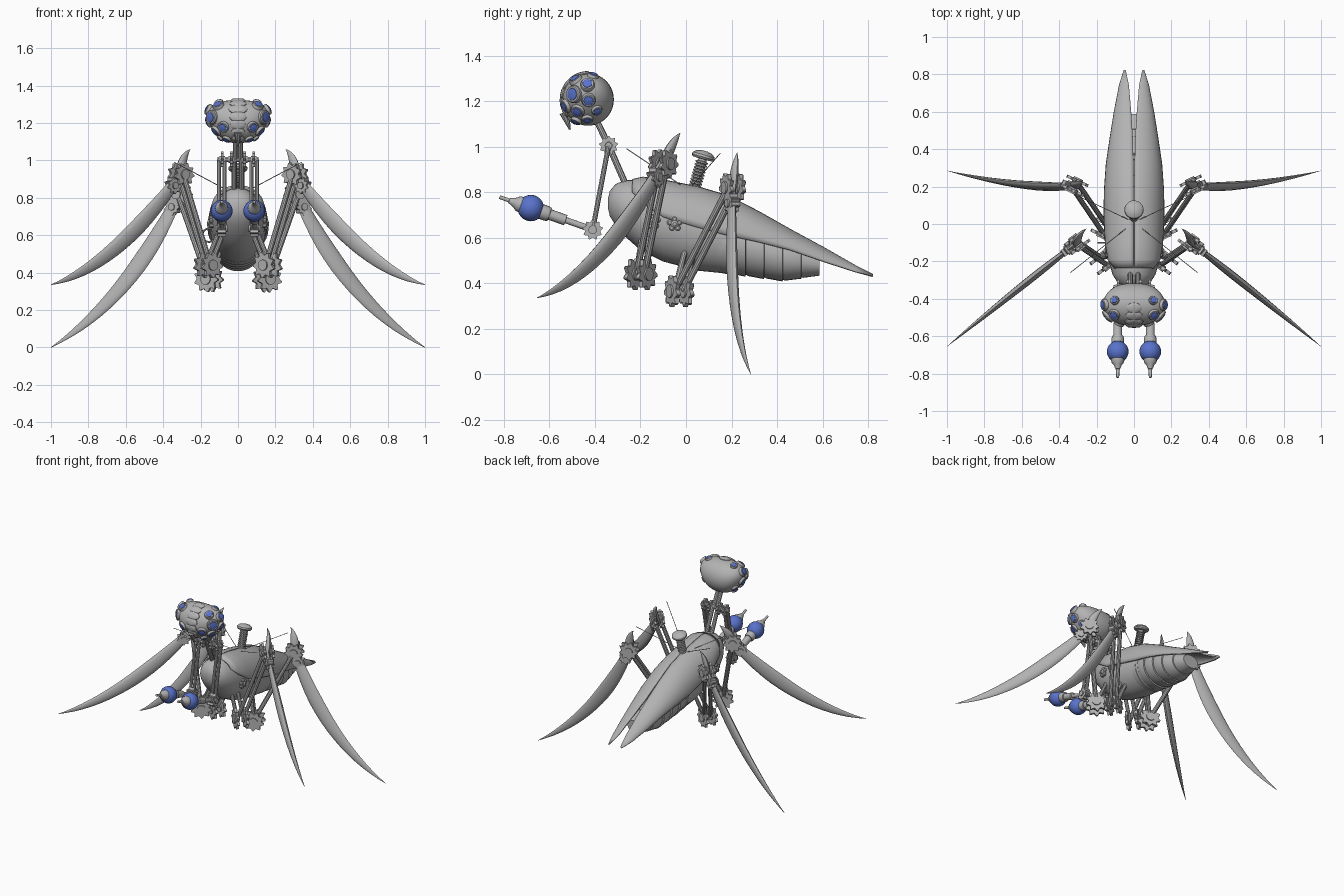
import bpy, bmesh, math
from mathutils import Vector as V

cube = bpy.data.objects.get("Cube")
if cube:
    bpy.data.objects.remove(cube)


def material(name, rgb):
    m = bpy.data.materials.new(name)
    m.use_nodes = True
    m.diffuse_color = (*rgb, 1)
    m.node_tree.nodes["Principled BSDF"].inputs["Base Color"].default_value = (*rgb, 1)
    return m


GREY = material("steel grey", (0.45, 0.45, 0.45))
BLUE = material("glass blue", (0.1, 0.17, 0.6))
made = []


def finish(name, bm, mat):
    bmesh.ops.recalc_face_normals(bm, faces=bm.faces)
    me = bpy.data.meshes.new(name)
    bm.to_mesh(me)
    bm.free()
    me.materials.append(mat)
    ob = bpy.data.objects.new(name, me)
    bpy.context.collection.objects.link(ob)
    made.append(ob)
    return ob


def loft(name, rings, mat=GREY, closed=True):
    bm = bmesh.new()
    vs = [[bm.verts.new(p) for p in r] for r in rings]
    n = len(vs[0])
    for a, b in zip(vs, vs[1:]):
        for i in range(n if closed else n - 1):
            j = (i + 1) % n
            bm.faces.new((a[i], a[j], b[j], b[i]))
    if closed:
        bm.faces.new(vs[0])
        bm.faces.new(vs[-1])
    return finish(name, bm, mat)


def ellipse(c, u, v, n):
    return [c + u * math.cos(k * math.tau / n) + v * math.sin(k * math.tau / n) for k in range(n)]


def lathe(name, origin, axis, profile, mat=GREY, n=14):
    axis = V(axis).normalized()
    u = axis.orthogonal().normalized()
    v = axis.cross(u)
    return loft(name, [ellipse(V(origin) + axis * h, u * r, v * r, n) for h, r in profile], mat)


def rod(name, a, b, r, r2=None, n=10):
    a, b = V(a), V(b)
    return lathe(name, a, b - a, [(0, r), ((b - a).length, r2 or r)], n=n)


def ball(name, c, r, mat):
    prof = [(-r * math.cos(k * math.pi / 14), max(0.001, r * math.sin(k * math.pi / 14))) for k in range(15)]
    return lathe(name, c, (0, 1, 0), prof, mat, 24)


def gear(name, c, axis, r, thick, teeth=9):
    axis = V(axis).normalized()
    u = axis.orthogonal().normalized()
    v = axis.cross(u)
    rings = []
    for h in (-thick / 2, thick / 2):
        ring = []
        for k in range(teeth * 4):
            a = (k + (0.25 if k % 4 in (0, 2) else -0.25)) * math.tau / (teeth * 4)
            rad = r if k % 4 < 2 else r * 0.76
            ring.append(V(c) + axis * h + (u * math.cos(a) + v * math.sin(a)) * rad)
        rings.append(ring)
    loft(name, rings)
    t = thick / 2 + 0.008
    lathe(name + "_hub", c, axis, [(-t, r * 0.42), (t, r * 0.42)])


def section_loft(name, stations, n=28):
    # stations: y, centre height, half width, half height
    return loft(name, [ellipse(V((0, y, z)), V((rx, 0, 0)), V((0, 0, rz)), n) for y, z, rx, rz in stations])


def mix(table, y):
    for a, b in zip(table, table[1:]):
        if y <= b[0]:
            t = (y - a[0]) / (b[0] - a[0])
            return [p + (q - p) * t for p, q in zip(a, b)]
    return table[-1]


# Thorax
section_loft("thorax", [(-.343, .75, .02, .02), (-.335, .75, .055, .055), (-.31, .745, .09, .09),
                        (-.27, .73, .115, .123), (-.2, .7, .135, .155), (-.1, .67, .145, .175),
                        (.05, .63, .148, .175), (.2, .59, .14, .15)])

# Segmented abdomen
body = [(.1, .605, .14, .15), (.28, .56, .135, .13), (.43, .515, .115, .105), (.59, .48, .06, .045)]
stations = []
for k in range(6):
    y0 = .1 + k * .0815
    for y, f in ((y0, .96), (y0 + .01, 1), (y0 + .08, 1.03)):
        _, z, rx, rz = mix(body, y)
        stations.append((y, z, rx * f, rz * f))
section_loft("abdomen", stations)

# Wing covers: y, inner x, outer x, top height, edge height
wing = [(-.235, .003, .1, .852, .8), (-.19, .003, .135, .862, .75), (-.1, .003, .15, .85, .69),
        (.05, .003, .157, .82, .645), (.18, .003, .155, .782, .61), (.32, .003, .145, .71, .58),
        (.456, .006, .125, .633, .545), (.6, .015, .102, .555, .495), (.74, .027, .075, .475, .45),
        (.82, .044, .05, .435, .428)]
for s, side in ((1, "left"), (-1, "right")):
    rings = []
    for y, xi, xo, zt, ze in wing:
        arc = [k * math.pi / 20 for k in range(11)]
        rings.append([V((s * (xi + (xo - xi) * math.sin(a)), y, ze + (zt - ze) * math.cos(a))) for a in arc])
    ob = loft(side + "_wing_cover", rings, closed=False)
    sol = ob.modifiers.new("shell", "SOLIDIFY")
    sol.thickness, sol.offset = .012, 0


# Head, broad above and narrow below
HEAD = V((0, -.43, 1.207))


def head_point(d):
    x = math.copysign(abs(d.x) ** .75, d.x) * .185 * (.85 + .25 * d.z)
    return HEAD + V((x, d.y * .113, d.z * .115))


bm = bmesh.new()
bmesh.ops.create_uvsphere(bm, u_segments=32, v_segments=20, radius=1)
for vert in bm.verts:
    vert.co = head_point(vert.co.normalized())
finish("head", bm, GREY)


def lens(side, d, r):
    u = d.orthogonal().normalized()
    w = d.cross(u)
    p = head_point(d)
    n = (head_point((d + u * .05).normalized()) - p).cross(head_point((d + w * .05).normalized()) - p).normalized()
    if n.dot(d) < 0:
        n = -n
    lathe(side + "_eye_rim", p, n, [(-.015, r * 1.35), (.004, r * 1.35), (.01, r * 1.2), (.011, r)], n=16)
    lathe(side + "_eye_lens", p, n, [(.008, r), (.013, r * .9), (.016, r * .4)], BLUE, 16)


for s, side in ((1, "left"), (-1, "right")):
    c = V((.78, -.55, .2)).normalized()
    u = c.cross(V((0, 0, 1))).normalized()
    w = u.cross(c)
    for count, spread, r in ((1, 0, .029), (6, 38, .023), (11, 66, .018)):
        for k in range(count):
            a, b = k * math.tau / count + .3, math.radians(spread)
            d = c * math.cos(b) + (u * math.cos(a) + w * math.sin(a)) * math.sin(b)
            if d.x > .3 and d.y < .35:
                lens(side, V((d.x * s, d.y, d.z)), r)

# Overlapping face plates and beak
for k in range(7):
    a = math.radians(80 - k * 22)
    out, along = V((0, -math.cos(a), math.sin(a))), V((0, math.sin(a), math.cos(a)))
    c = HEAD + out * .112
    wide = .05 - .004 * abs(k - 2)
    loft("face_plate", [ellipse(c + out * h, V((wide * f, 0, 0)), along * .029 * f, 16)
                        for h, f in ((-.012, 1), (.004, 1), (.011, .75), (.013, .3))])
rod("beak", (0, -.535, 1.15), (0, -.51, 1.075), .022, .004)

# Neck and shoulder bar
rod("shoulder_bar", (-.11, -.34, 1.005), (.11, -.34, 1.005), .014)
for s, side in ((1, "left"), (-1, "right")):
    rod(side + "_neck_lower", (s * .02, -.25, .8), (s * .02, -.34, 1.005), .014)
    rod(side + "_neck_upper", (s * .014, -.34, 1.005), (s * .014, -.4, 1.13), .014)
    for x in (.035, .085):
        gear(side + "_neck_gear", (s * x, -.34, 1.005), (1, 0, 0), .042, .014)

    # Forearm with glass bulb and nozzle
    x = s * .087
    for o in (-.014, .014):
        rod(side + "_upper_arm", (x + o, -.34, 1.005), (x + o, -.41, .635), .011)
    gear(side + "_elbow_gear", (x, -.41, .635), (1, 0, 0), .045, .045)
    aim = V((0, -.27, .095))
    lathe(side + "_forearm", (x, -.41, .635), aim,
          [(0, .014), (.125, .014), (.126, .024), (.2, .024), (.201, .03), (.215, .034), (.24, .034)])
    ball(side + "_bulb", (x, -.682, .73), .058, BLUE)
    lathe(side + "_nozzle", (x, -.682, .73), aim,
          [(.045, .036), (.06, .034), (.075, .022), (.1, .012), (.101, .009), (.146, .008)])


# Legs
def blade(name, a, ctrl, b, axis, width, thick, tail):
    a, ctrl, b = V(a), V(ctrl), V(b)
    rings = []
    for k in range(17):
        t = k / 16
        p = a * (1 - t) ** 2 + ctrl * 2 * t * (1 - t) + b * t * t
        tangent = ((ctrl - a) * (1 - t) + (b - ctrl) * t).normalized()
        f = (tail + (1 - tail) * math.sin(math.pi * min(t / .8, .5))) * max(.02, 1 - t ** 2.4)
        n = tangent.cross(axis).normalized()
        rings.append(ellipse(p, n * width * f, n.cross(tangent) * thick * f, 12))
    loft(name, rings)


legs = {
    "front": dict(root=(.08, -.17, .64), hip=(.16, -.2, .44), knee=(.305, -.1, .925), horn=(.255, -.025, 1.06),
                  bend=(.665, -.38, .43), foot=(1, -.655, .335), plane=(.8, -.6, 0)),
    "rear": dict(root=(.09, .02, .56), hip=(.155, -.03, .365), knee=(.315, .205, .82), horn=(.27, .225, .975),
                 bend=(.58, .18, .25), foot=(1, .285, 0), plane=(.9, .42, 0)),
}
for s, side in ((1, "left"), (-1, "right")):
    for place, leg in legs.items():
        p = {k: V((q[0] * s, q[1], q[2])) for k, q in leg.items()}
        tag = side + "_" + place
        axis = p["plane"].cross(V((0, 0, 1))).normalized()
        for o in (-.022, .022):
            off = axis * o
            rod(tag + "_coxa", p["root"] + off, p["hip"] + off, .013)
            rod(tag + "_thigh", p["hip"] + off, p["knee"] + off, .014)
            gear(tag + "_hip_gear", p["hip"] + off * 1.5, axis, .07, .018)
            gear(tag + "_knee_gear", p["knee"] + off * 1.3, axis, .064, .016)
        low = p["knee"] + (p["bend"] - p["knee"]) * .12
        gear(tag + "_shin_gear", low, axis, .045, .04)
        blade(tag + "_shin", p["knee"], p["bend"], p["foot"], axis, .052, .022, .5)
        mid = (p["knee"] + p["horn"]) / 2 + V((s * .025, 0, .02))
        blade(tag + "_knee_horn", p["knee"], mid, p["horn"], axis, .03, .018, .9)

    # Flower shaped bolts on the flanks
    for y, z, x in ((-.05, .66, .147), (-.145, .67, .142)):
        for k in range(5):
            a = k * math.tau / 5 + math.pi / 2
            q = (s * x, y + .022 * math.cos(a), z + .022 * math.sin(a))
            lathe(side + "_bolt_petal", q, (s, 0, 0), [(-.02, .013), (.008, .013), (.013, .007)], n=10)
        lathe(side + "_bolt_centre", (s * x, y, z), (s, 0, 0), [(-.02, .018), (.014, .016), (.02, .008)])

    # Whip aerials
    for tip in ((.34, -.26, .99), (.3, .15, .97)):
        rod(side + "_aerial", (0, .01, .81), (s * tip[0], tip[1], tip[2]), .002, n=6)

# Side hoop
bpy.ops.mesh.primitive_torus_add(location=(-.155, -.1, .6), rotation=(math.pi / 2, 0, 0), major_radius=.036,
                                 minor_radius=.005, major_segments=24, minor_segments=8)
hoop = bpy.context.object
hoop.name = "side_hoop"
hoop.data.materials.append(GREY)
made.append(hoop)

# Ribbed stalk with domed cap
profile = [(0, .02)]
for k in range(9):
    h = .012 + k * .0135
    profile += [(h, .02), (h + .003, .028), (h + .009, .028), (h + .012, .02)]
profile += [(.14, .018), (.141, .045), (.15, .052), (.16, .05), (.172, .036), (.178, .012)]
lathe("back_stalk", (0, .035, .81), (0, .045, .16), profile, n=18)

# Smooth shading with sharp edges kept
bpy.ops.object.select_all(action="DESELECT")
for ob in made:
    ob.select_set(True)
bpy.context.view_layer.objects.active = made[0]
bpy.ops.object.shade_smooth_by_angle(angle=math.radians(35))
